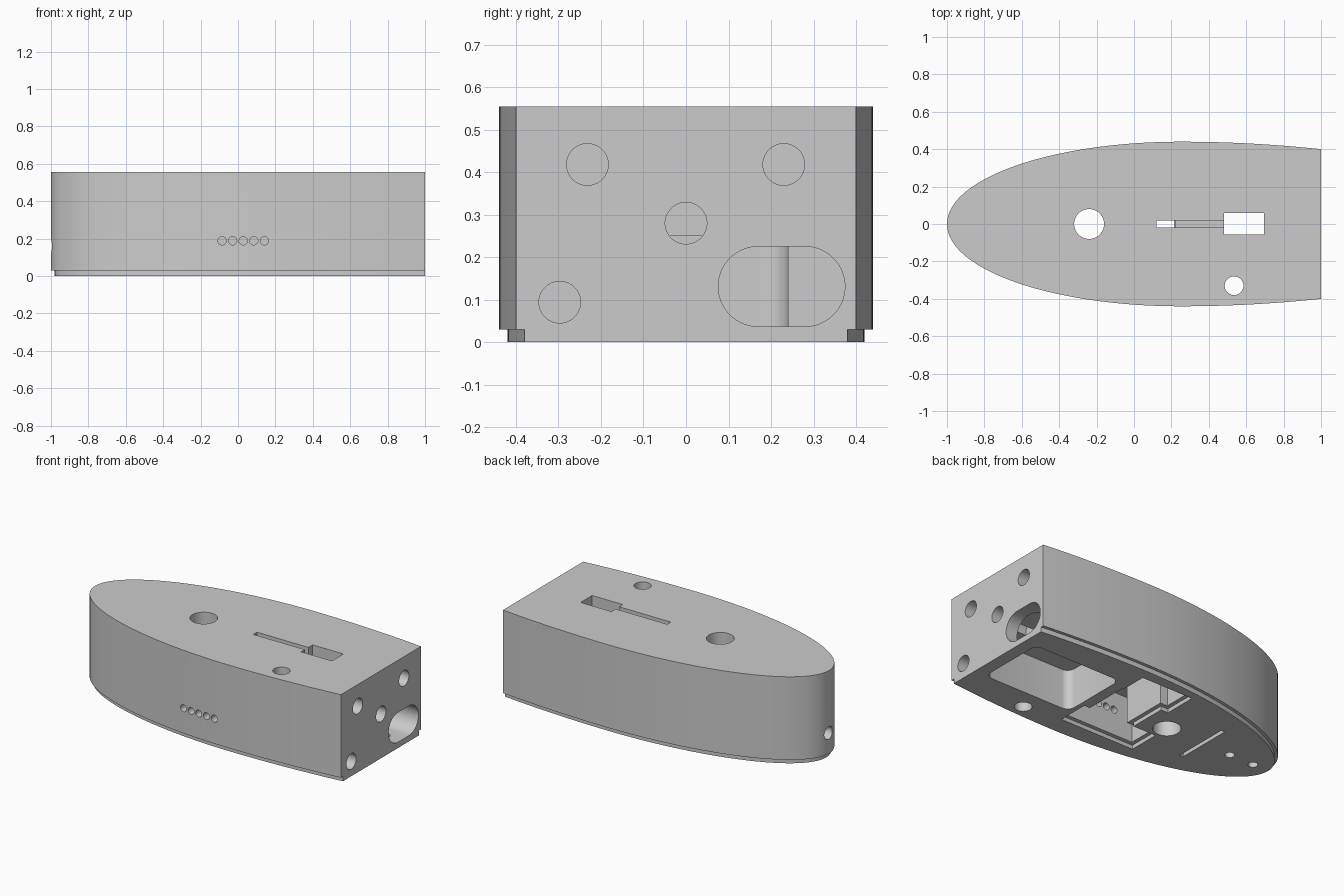
import bpy, bmesh, math
from mathutils import Matrix

cube = bpy.data.objects.get("Cube")
if cube:
    bpy.data.objects.remove(cube)

grey = bpy.data.materials.new("plain_grey")
grey.use_nodes = True
colour = (0.6, 0.6, 0.6, 1)
grey.diffuse_color = colour
grey.node_tree.nodes["Principled BSDF"].inputs["Base Color"].default_value = colour

HEIGHT, LIP = 0.555, 0.03


def make_object(name, bm):
    bmesh.ops.recalc_face_normals(bm, faces=bm.faces)
    mesh = bpy.data.meshes.new(name)
    bm.to_mesh(mesh)
    bm.free()
    mesh.materials.append(grey)
    obj = bpy.data.objects.new(name, mesh)
    bpy.context.collection.objects.link(obj)
    return obj


def loft(bm, rings):
    """Skin a stack of closed rings and cap both ends."""
    loops = [[bm.verts.new(p) for p in ring] for ring in rings]
    n = len(loops[0])
    for a, b in zip(loops, loops[1:]):
        for i in range(n):
            j = (i + 1) % n
            bm.faces.new((a[i], a[j], b[j], b[i]))
    bm.faces.new(loops[0])
    bm.faces.new(loops[-1])


def outline(inset):
    """Boat-shaped plan: half ellipse at the nose, gentle taper to a flat tail."""
    mid, half = 0.25, 0.44 - inset
    side = []
    for i in range(1, 41):
        t = i / 40 * math.pi / 2
        side.append((mid - (1.25 - inset) * math.cos(t), half * math.sin(t)))
    for i in range(1, 13):
        t = i / 12
        side.append((mid + 0.75 * t, half - 0.04 * t * t))
    return [(inset - 1, 0)] + side + [(x, -y) for x, y in reversed(side)]


# Main body with the stepped-in lip underneath
bm = bmesh.new()
loft(bm, [[(x, y, z) for x, y in outline(inset)]
          for inset, z in ((0.02, 0), (0.02, LIP), (0, LIP), (0, HEIGHT))])
body = make_object("body", bm)

cutters = []


def cut_box(name, x, y, z, radius=0.0):
    """Box cutter from (min, max) ranges, with optional rounded upright edges."""
    bm = bmesh.new()
    size = [r[1] - r[0] for r in (x, y, z)]
    centre = [(r[0] + r[1]) / 2 for r in (x, y, z)]
    bmesh.ops.create_cube(bm, size=1, matrix=Matrix.Translation(centre) @ Matrix.Diagonal((*size, 1)))
    if radius:
        upright = [e for e in bm.edges
                   if abs(e.verts[0].co.z - e.verts[1].co.z) > 0.01]
        bmesh.ops.bevel(bm, geom=upright, offset=radius, segments=6, profile=0.5, affect='EDGES')
    cutters.append(make_object(name, bm))


def cut_round(name, axis, a, b, span, radius, stretch=0.0):
    """Round or slotted bore along an axis; a and b locate it on the other two."""
    ring = []
    for i in range(48):
        t = (i + 0.5) / 48 * math.tau
        shift = math.copysign(stretch, math.cos(t))
        ring.append((a + shift + radius * math.cos(t), b + radius * math.sin(t)))
    place = {"x": lambda p, q, d: (d, p, q),
             "y": lambda p, q, d: (p, d, q),
             "z": lambda p, q, d: (p, q, d)}[axis]
    bm = bmesh.new()
    loft(bm, [[place(p, q, d) for p, q in ring] for d in span])
    cutters.append(make_object(name, bm))


# Underside compartments, each with a shallow rim for its cover
cut_box("battery_bay", (0.31, 0.92), (-0.20, 0.24), (-0.1, 0.25), 0.05)
bays = (("front", (-0.24, 0.28), (-0.30, -0.10)),
        ("middle", (-0.08, 0.24), (-0.14, 0.18)),
        ("rear", (-0.13, 0.23), (0.14, 0.35)))
for name, x, y in bays:
    cut_box(name + "_bay_rim", x, y, (-0.1, 0.025))
    cut_box(name + "_bay", (x[0] + 0.025, x[1] - 0.025), (y[0] + 0.025, y[1] - 0.025), (-0.1, 0.3))
cut_box("bay_link_front", (-0.055, 0.215), (-0.16, -0.08), (-0.1, 0.29))
cut_box("bay_link_rear", (-0.055, 0.205), (0.12, 0.20), (-0.1, 0.29))

# Top openings
cut_box("switch_window", (0.48, 0.695), (-0.055, 0.06), (0.2, 0.7))
cut_box("slider_groove", (0.12, 0.5), (-0.018, 0.018), (0.47, 0.7))
cut_box("slider_slot", (0.12, 0.22), (-0.018, 0.018), (0.2, 0.7))
cut_round("main_bore", "z", -0.24, 0, (-0.1, 0.7), 0.08)
cut_round("side_bore", "z", 0.535, -0.33, (-0.1, 0.7), 0.05)

# Tail face openings
for i, (y, z) in enumerate(((-0.232, 0.418), (0.23, 0.418), (0, 0.28), (-0.297, 0.094))):
    cut_round(f"tail_bore_{i}", "x", y, z, (0.75, 1.1), 0.049)
cut_round("tail_port", "x", 0.225, 0.131, (0.8, 1.1), 0.094, 0.055)

# Row of small holes in the front side
for i in range(5):
    cut_round(f"sound_hole_{i}", "y", -0.085 + 0.0565 * i, 0.188, (-0.6, -0.2), 0.022)

# Nose hole, underside fixing holes and cross slit
cut_round("nose_hole", "x", 0, 0.16, (-1.1, -0.7), 0.04)
for i, x in enumerate((-0.7, -0.87)):
    cut_round(f"fixing_hole_{i}", "z", x, 0, (-0.1, 0.17), 0.028)
cut_box("cross_slit", (-0.512, -0.488), (-0.18, 0.18), (-0.1, 0.2))

# Carve the openings, then discard the cutters
bpy.context.view_layer.objects.active = body
for cutter in cutters:
    cutter.hide_render = True
    mod = body.modifiers.new(cutter.name, 'BOOLEAN')
    mod.operation, mod.solver, mod.object = 'DIFFERENCE', 'EXACT', cutter
    bpy.ops.object.modifier_apply(modifier=mod.name)
    bpy.data.objects.remove(cutter)

bpy.ops.object.select_all(action='DESELECT')
body.select_set(True)
bpy.ops.object.shade_smooth_by_angle(angle=math.radians(25))
